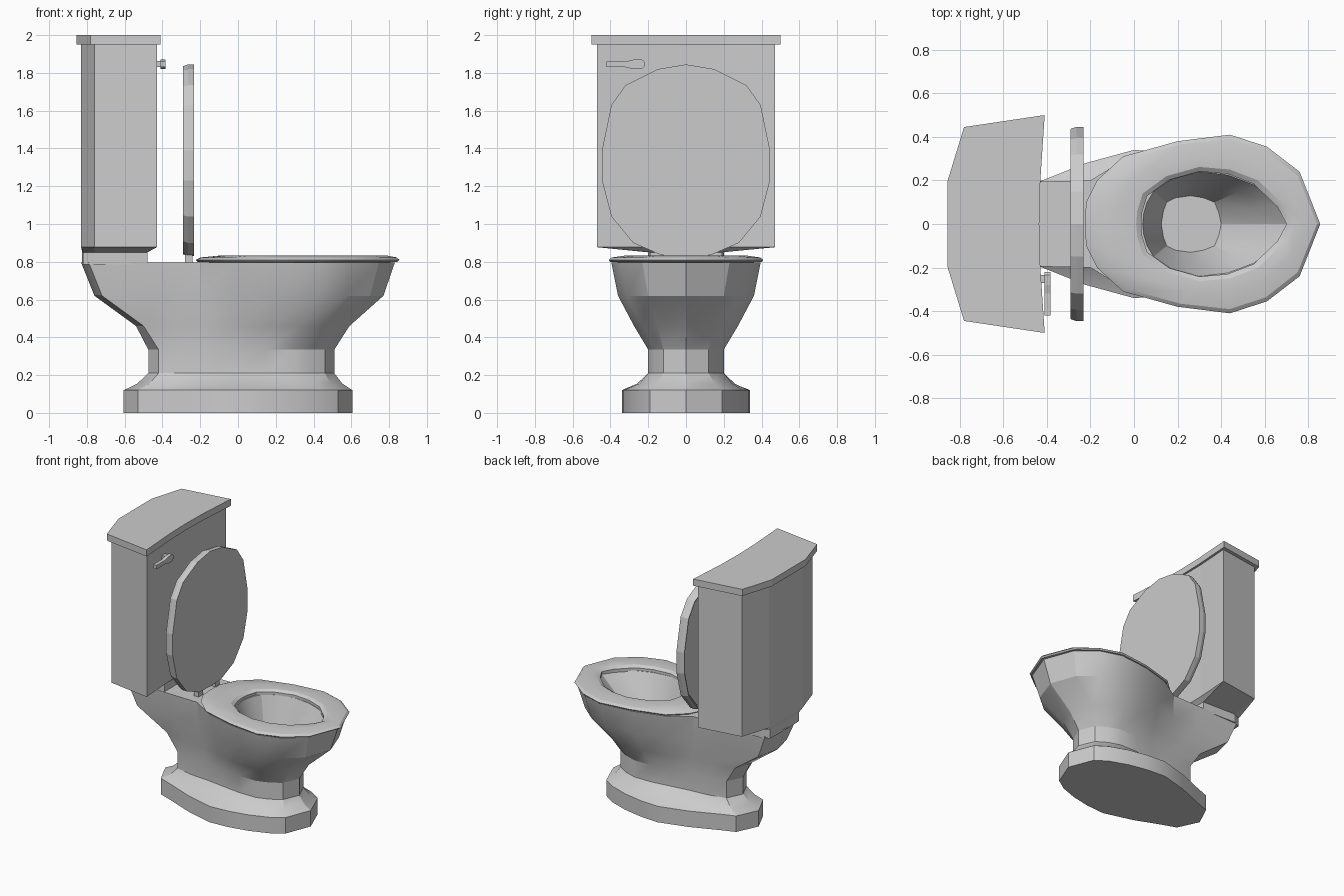
import bpy, bmesh

if "Cube" in bpy.data.objects:
    bpy.data.objects.remove(bpy.data.objects["Cube"])


def loft(name, rings, cap_start=True, cap_end=True, closed=False, smooth=0.0):
    """Skin a stack of equal-length rings of 3D points."""
    bm = bmesh.new()
    vs = [[bm.verts.new(p) for p in r] for r in rings]
    n = len(vs[0])
    pairs = list(zip(vs, vs[1:])) + ([(vs[-1], vs[0])] if closed else [])
    for a, b in pairs:
        for i in range(n):
            j = (i + 1) % n
            bm.faces.new((a[i], a[j], b[j], b[i]))
    if not closed:
        if cap_start:
            bm.faces.new(vs[0][::-1])
        if cap_end:
            bm.faces.new(vs[-1])
    bmesh.ops.recalc_face_normals(bm, faces=bm.faces)
    me = bpy.data.meshes.new(name)
    bm.to_mesh(me)
    bm.free()
    ob = bpy.data.objects.new(name, me)
    bpy.context.collection.objects.link(ob)
    if smooth:
        bpy.ops.object.select_all(action='DESELECT')
        ob.select_set(True)
        bpy.context.view_layer.objects.active = ob
        bpy.ops.object.shade_smooth_by_angle(angle=smooth)
    return ob


def mirror(half):
    """Half outline (both ends on the axis) to a full loop."""
    return half + [(a, -b) for a, b in half[-2:0:-1]]


def ring(half, z, s=1.0, cx=0.0):
    return [(cx + (x - cx) * s, y * s, z) for x, y in mirror(half)]


def mix(a, b, t):
    return [(p[0] + (q[0] - p[0]) * t, p[1] + (q[1] - p[1]) * t) for p, q in zip(a, b)]


def box(name, x0, x1, y0, y1, z0, z1):
    return loft(name, [[(x0, y0, z), (x1, y0, z), (x1, y1, z), (x0, y1, z)] for z in (z0, z1)])


# Bowl and pedestal: outlines from front tip to rear
base = [(.605, 0), (.53, .19), (.44, .25), (.30, .30), (.15, .33), (0, .34),
        (-.22, .28), (-.42, .20), (-.53, .16), (-.605, 0)]
stem = [(.51, 0), (.46, .12), (.38, .17), (.29, .20), (.15, .20), (0, .18),
        (-.15, .16), (-.28, .15), (-.42, .12), (-.475, 0)]
flare = [(.59, 0), (.53, .15), (.45, .23), (.33, .275), (.18, .26), (0, .22),
         (-.17, .17), (-.33, .16), (-.50, .13), (-.54, 0)]
belly = [(.77, 0), (.70, .20), (.57, .31), (.42, .36), (.20, .34), (0, .27),
         (-.20, .19), (-.42, .18), (-.72, .17), (-.76, 0)]
rim = [(.83, 0), (.745, .23), (.60, .345), (.44, .395), (.20, .37), (-.02, .31),
       (-.20, .20), (-.43, .195), (-.79, .19), (-.83, 0)]
inner = [(.70, 0), (.66, .09), (.55, .18), (.43, .225), (.30, .24), (.17, .205),
         (.09, .15), (.06, .10), (.045, .05), (.04, 0)]
drain = [(.40, 0), (.39, .05), (.37, .10), (.32, .12), (.26, .13), (.19, .12),
         (.15, .10), (.135, .06), (.13, .03), (.125, 0)]
loft("bowl", [ring(base, 0), ring(base, .12), ring(mix(base, stem, .55), .155),
              ring(stem, .21), ring(stem, .335), ring(flare, .46), ring(belly, .62),
              ring(rim, .795), ring(inner, .795), ring(mix(inner, drain, .4), .68),
              ring(drain, .5)], smooth=0.42)

# Seat ring
seat_out = [(.855, 0), (.76, .24), (.61, .355), (.44, .41), (.20, .38), (-.05, .31),
            (-.17, .20), (-.22, .10), (-.225, 0)]
seat_in = [(.735, 0), (.69, .085), (.57, .20), (.44, .25), (.30, .262), (.15, .22),
           (.04, .14), (.015, .06), (.01, 0)]
lip = mix(seat_in, [(.3, 0)] * 9, .08)
loft("seat", [ring(seat_out, .80, .98, .3), ring(seat_out, .81),
              ring(mix(seat_out, seat_in, .12), .823), ring(mix(seat_out, seat_in, .6), .834),
              ring(seat_in, .83), ring(lip, .815), ring(lip, .79)],
     closed=True, smooth=0.42)

# Raised lid: outline as (z, y), stacked along x
lid_half = [(1.845, 0), (1.82, .15), (1.735, .32), (1.63, .395), (1.39, .445), (1.23, .445),
            (1.04, .395), (.90, .28), (.835, .13), (.83, 0)]


def lid_ring(x, s):
    return [(x, y * s, 1.335 + (z - 1.335) * s) for z, y in mirror(lid_half)]


loft("lid", [lid_ring(-.275, .94), lid_ring(-.292, .965), lid_ring(-.292, .98),
             lid_ring(-.265, 1), lid_ring(-.232, 1)])

# Lid hinges
for side, y in (("left", -.1), ("right", .1)):
    box("hinge_" + side, -.28, -.24, y - .025, y + .025, .79, .87)

# Tank with tapered underside and neck
tank = [(-.45, 0), (-.447, .20), (-.43, .47), (-.76, .42), (-.83, .20), (-.83, 0)]
neck = [(-.48, 0), (-.48, .17), (-.48, .19), (-.76, .20), (-.82, .17), (-.825, 0)]
loft("tank", [ring(neck, .785), ring(neck, .85), ring(tank, .877), ring(tank, 1.955)])

# Tank cover
cover = [(-.435, 0), (-.43, .20), (-.41, .50), (-.78, .445), (-.855, .20), (-.855, 0)]
loft("tank_cover", [ring(cover, 1.95), ring(cover, 2.0)])

# Flush lever and its pivot
lever = [(-.42, 1.83), (-.32, 1.83), (-.28, 1.82), (-.235, 1.82), (-.22, 1.835),
         (-.22, 1.86), (-.235, 1.872), (-.28, 1.87), (-.32, 1.86), (-.42, 1.86)]
loft("flush_lever", [[(x, y, z) for y, z in lever] for x in (-.41, -.383)])
box("lever_pivot", -.46, -.405, -.27, -.235, 1.83, 1.862)
